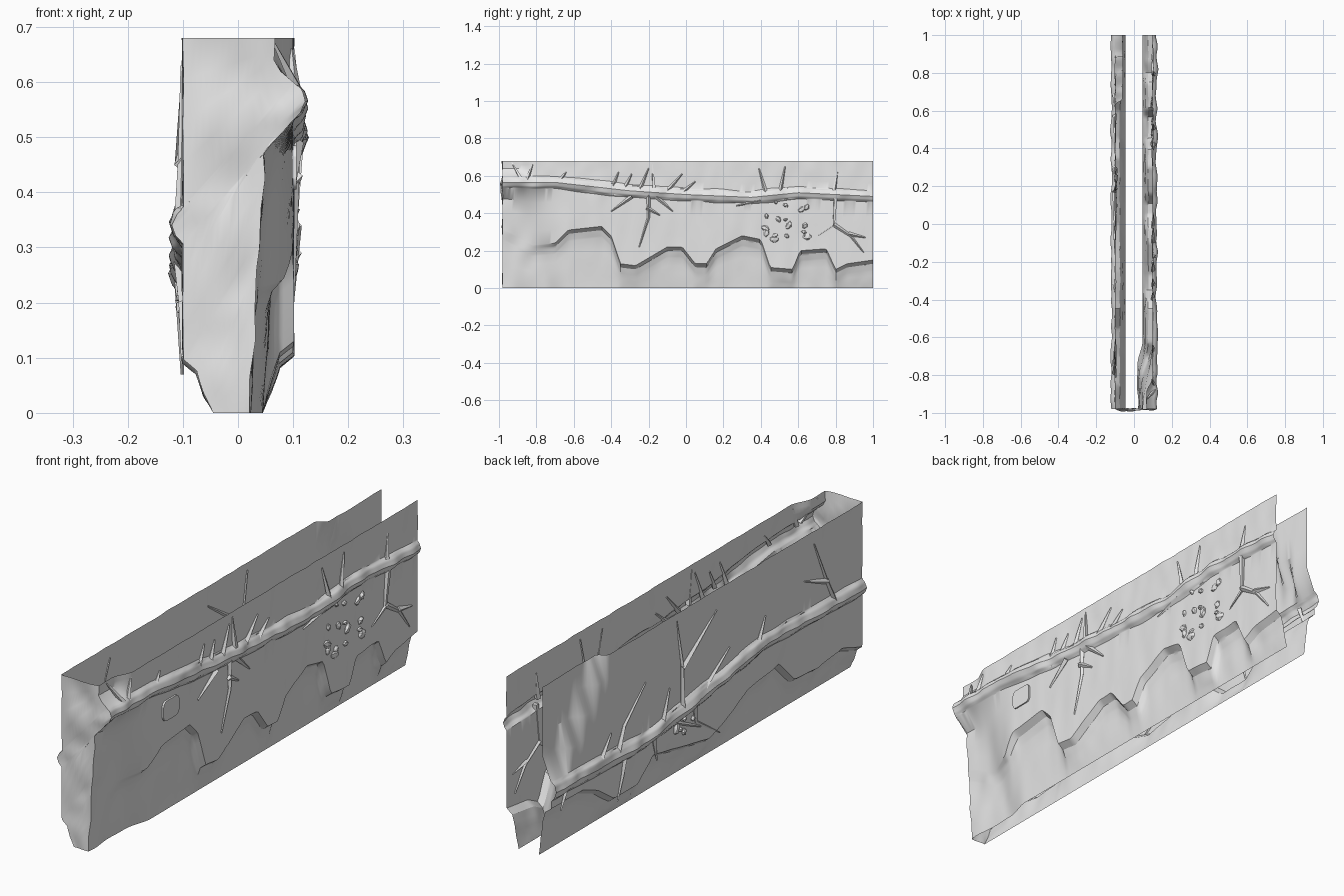
import bpy, bmesh, math, random
from mathutils import Vector, noise

random.seed(4)
cube = bpy.data.objects.get("Cube")
if cube:
    bpy.data.objects.remove(cube, do_unlink=True)

TOP, FRONT, HALF = 0.68, -0.98, 0.1

stone = bpy.data.materials.new("pale_grey_stone")
stone.use_nodes = True
stone.diffuse_color = (0.8, 0.8, 0.8, 1)
stone.node_tree.nodes["Principled BSDF"].inputs["Base Color"].default_value = (0.8, 0.8, 0.8, 1)


def interp(points, t):
    """Piecewise linear lookup in a sorted list of pairs."""
    if t <= points[0][0]:
        return points[0][1]
    for (a, u), (b, v) in zip(points, points[1:]):
        if t <= b:
            return u + (v - u) * (t - a) / (b - a)
    return points[-1][1]


def smooth(t):
    t = max(0.0, min(1.0, t))
    return t * t * (3 - 2 * t)


def rough(y, z, scale, seed=0):
    return noise.noise(Vector((y * scale, z * scale, seed * 7.3)))


# Beam heights and ragged plaster edges along the length
BEAM = {
    1: [(-1, .565), (-.7, .565), (-.3, .52), (0, .5), (.35, .485), (.6, .51), (1, .49)],
    -1: [(-1, .34), (-.35, .355), (.1, .29), (.4, .25), (1, .27)],
}
EDGE = {
    1: [(-1, .33), (-.82, .23), (-.7, .24), (-.63, .31), (-.45, .33), (-.4, .28), (-.35, .13),
        (-.27, .12), (-.1, .22), (-.02, .22), (.05, .13), (.11, .13), (.16, .21), (.3, .28),
        (.4, .26), (.45, .11), (.57, .1), (.61, .2), (.75, .21), (.8, .1), (.86, .13), (1, .15)],
    -1: [(-1, .09), (-.85, .14), (-.7, .12), (-.55, .13), (-.45, .23), (-.25, .2), (-.1, .13),
         (0, .1), (.2, .14), (.35, .17), (.45, .09), (.6, .09), (.7, .16), (.8, .2), (1, .2)],
}


def half_width(side, y, z, base):
    """Carve the broken areas and roughen the surface."""
    beam = interp(BEAM[side], y)
    x = base
    if side > 0:
        if z < beam - .035:
            f = smooth((-.62 - y) / (.12 + .5 * z))
            x += f * (.018 + .065 * z + .012 * rough(y, z, 9) - x)
        elif z > beam + .035:
            x -= .035 * smooth((-.8 - y) / .1) * smooth((z - beam - .03) / .04)
    else:
        line = interp([(.62, TOP + .02), (.68, .6), (.95, .31), (1, .3)], y)
        if y > .62:
            x -= .04 * smooth((z - line) / .05)
    grain = .011 if abs(z - beam) < .03 else .004
    if z > .02:
        x += grain * rough(y, z, 14, side)
    return x


def column(side, y):
    """Cross-section of one wall from bottom to top."""
    e, c = interp(EDGE[side], y), interp(BEAM[side], y)
    r = .035 + .01 * rough(y, 0, 6, side)
    e = min(e, c - r - .02)
    profile = [(0, .045), (max(.02, e - .06), .062), (e - .02, .075), (e, HALF), (c - r, HALF),
               (c - r * .6, .113), (c, .121), (c + r * .6, .113), (c + r, HALF), (TOP, HALF)]
    points = []
    for (z0, x0), (z1, x1) in zip(profile, profile[1:]):
        for k in range(4):
            t = k / 4
            points.append((z0 + (z1 - z0) * t, x0 + (x1 - x0) * t))
    points.append(profile[-1])
    return [Vector((side * half_width(side, y, z, x), y, z)) for z, x in points]


def finish(obj, angle=32):
    obj.data.materials.append(stone)
    bpy.ops.object.select_all(action="DESELECT")
    obj.select_set(True)
    bpy.context.view_layer.objects.active = obj
    bpy.ops.object.shade_smooth_by_angle(angle=math.radians(angle))


def sheet(name, columns, flip):
    """Skin a list of equal-length columns."""
    bm = bmesh.new()
    grid = [[bm.verts.new(p) for p in col] for col in columns]
    for a, b in zip(grid, grid[1:]):
        for i in range(len(a) - 1):
            quad = [a[i], b[i], b[i + 1], a[i + 1]]
            bm.faces.new(quad[::-1] if flip else quad)
    mesh = bpy.data.meshes.new(name)
    bm.to_mesh(mesh)
    bm.free()
    obj = bpy.data.objects.new(name, mesh)
    bpy.context.collection.objects.link(obj)
    finish(obj)


# Two long side walls, open at top, bottom and back
COUNT = 160
ys = [FRONT + (1 - FRONT) * i / COUNT for i in range(COUNT + 1)]
sheet("left_wall", [column(1, y) for y in ys], False)
sheet("right_wall", [column(-1, y) for y in ys], True)

# Weathered end wall joining the front edges
first, last = column(-1, FRONT), column(1, FRONT)
end = []
for i in range(15):
    t = i / 14
    col = []
    for a, b in zip(first, last):
        p = a.lerp(b, t)
        inside = math.sin(math.pi * t) ** .5 if 0 < t < 1 else 0
        ridge = math.exp(-((p.z - .55) / .03) ** 2)
        p.y += inside * (.012 * rough(p.x, p.z, 11, 3) - .012 * ridge)
        col.append(p)
    end.append(col)
sheet("front_end_wall", end, False)


def on_wall(side, y, z, lift=0):
    x = half_width(side, y, z, HALF)
    return Vector((side * (x + lift), y, z))


def twigs(name, side, paths):
    """Tapered strands lying on a wall."""
    data = bpy.data.curves.new(name, "CURVE")
    data.dimensions = "3D"
    data.bevel_depth = .012
    data.bevel_resolution = 0
    data.use_fill_caps = True
    for path in paths:
        spline = data.splines.new("POLY")
        spline.points.add(len(path) - 1)
        for i, (pt, (y, z)) in enumerate(zip(spline.points, path)):
            t = i / (len(path) - 1)
            pt.co = (*on_wall(side, y, z, .004 * (1 - t)), 1)
            pt.radius = 1 - .75 * t
    obj = bpy.data.objects.new(name, data)
    bpy.context.collection.objects.link(obj)
    bpy.ops.object.select_all(action="DESELECT")
    obj.select_set(True)
    bpy.context.view_layer.objects.active = obj
    bpy.ops.object.convert(target="MESH")
    finish(bpy.context.view_layer.objects.active)


twigs("left_upper_twigs", 1, [
    [(-.4, .52), (-.36, .62)], [(-.33, .53), (-.29, .61)], [(-.25, .52), (-.2, .64)],
    [(-.17, .52), (-.18, .66)], [(-.1, .52), (-.02, .61)], [(-.02, .51), (.05, .57)],
    [(.43, .5), (.39, .64)], [(.5, .5), (.53, .65)], [(.79, .51), (.81, .62)],
    [(-.88, .58), (-.93, .67)], [(-.85, .58), (-.82, .66)], [(-.68, .57), (-.64, .62)]])
twigs("left_lower_twigs", 1, [
    [(-.2, .51), (-.2, .38), (-.25, .22)], [(-.21, .43), (-.14, .39)], [(-.29, .49), (-.4, .41)],
    [(-.16, .49), (-.07, .41)], [(.4, .47), (.27, .44)], [(.8, .49), (.79, .33), (.71, .28)],
    [(.79, .34), (.88, .28), (.95, .19)], [(.87, .29), (.96, .27)]])
twigs("right_twigs", -1, [
    [(.17, .29), (.17, .47), (.2, .65)], [(.17, .45), (-.05, .6)], [(.58, .26), (.54, .36), (.4, .48)],
    [(.53, .26), (.55, .17), (.58, .07)], [(.1, .29), (.08, .2), (-.07, .1)], [(.3, .27), (.25, .4)],
    [(.05, .3), (-.13, .42)], [(.26, .27), (.05, .17)], [(-.81, .33), (-.75, .45), (-.67, .63)],
    [(-.75, .45), (-.61, .5)], [(-.3, .35), (-.36, .46)], [(.7, .27), (.62, .36)],
    [(.9, .27), (.94, .17)], [(.36, .26), (.33, .14)]])


def rubble(name, side, center, spread, count):
    """Angular chips scattered on a wall."""
    bm = bmesh.new()
    for i in range(count):
        y = center[0] + random.uniform(-1, 1) * spread[0]
        z = center[1] + random.uniform(-1, 1) * spread[1]
        size = random.uniform(.012, .028)
        made = bmesh.ops.create_icosphere(bm, subdivisions=1, radius=1)["verts"]
        tilt = random.uniform(0, math.pi)
        spot = on_wall(side, y, z)
        for v in made:
            p = v.co * random.uniform(.8, 1.1)
            u, w = p.y * size, p.z * size * .7
            v.co = spot + Vector((p.x * .012, u * math.cos(tilt) - w * math.sin(tilt),
                                  u * math.sin(tilt) + w * math.cos(tilt)))
    mesh = bpy.data.meshes.new(name)
    bm.to_mesh(mesh)
    bm.free()
    obj = bpy.data.objects.new(name, mesh)
    bpy.context.collection.objects.link(obj)
    finish(obj, 10)


rubble("left_rubble", 1, (.54, .36), (.12, .1), 18)
rubble("right_rubble", -1, (.18, .25), (.1, .06), 9)

# Small rounded plate set on the left wall
bpy.ops.mesh.primitive_cube_add(size=1, location=(HALF + .002, -.575, .445))
plate = bpy.context.object
plate.name = "left_wall_plate"
plate.scale = (.009, .1, .08)
bpy.ops.object.transform_apply(location=False, rotation=False, scale=True)
bevel = plate.modifiers.new("round_corners", "BEVEL")
bevel.width, bevel.segments, bevel.affect = .02, 3, "EDGES"
bevel.limit_method = "WEIGHT"
weights = plate.data.attributes.new("bevel_weight_edge", "FLOAT", "EDGE")
for edge in plate.data.edges:
    a, b = (plate.data.vertices[i].co for i in edge.vertices)
    weights.data[edge.index].value = 1.0 if abs(a.x - b.x) > .001 else 0.0
finish(plate)
